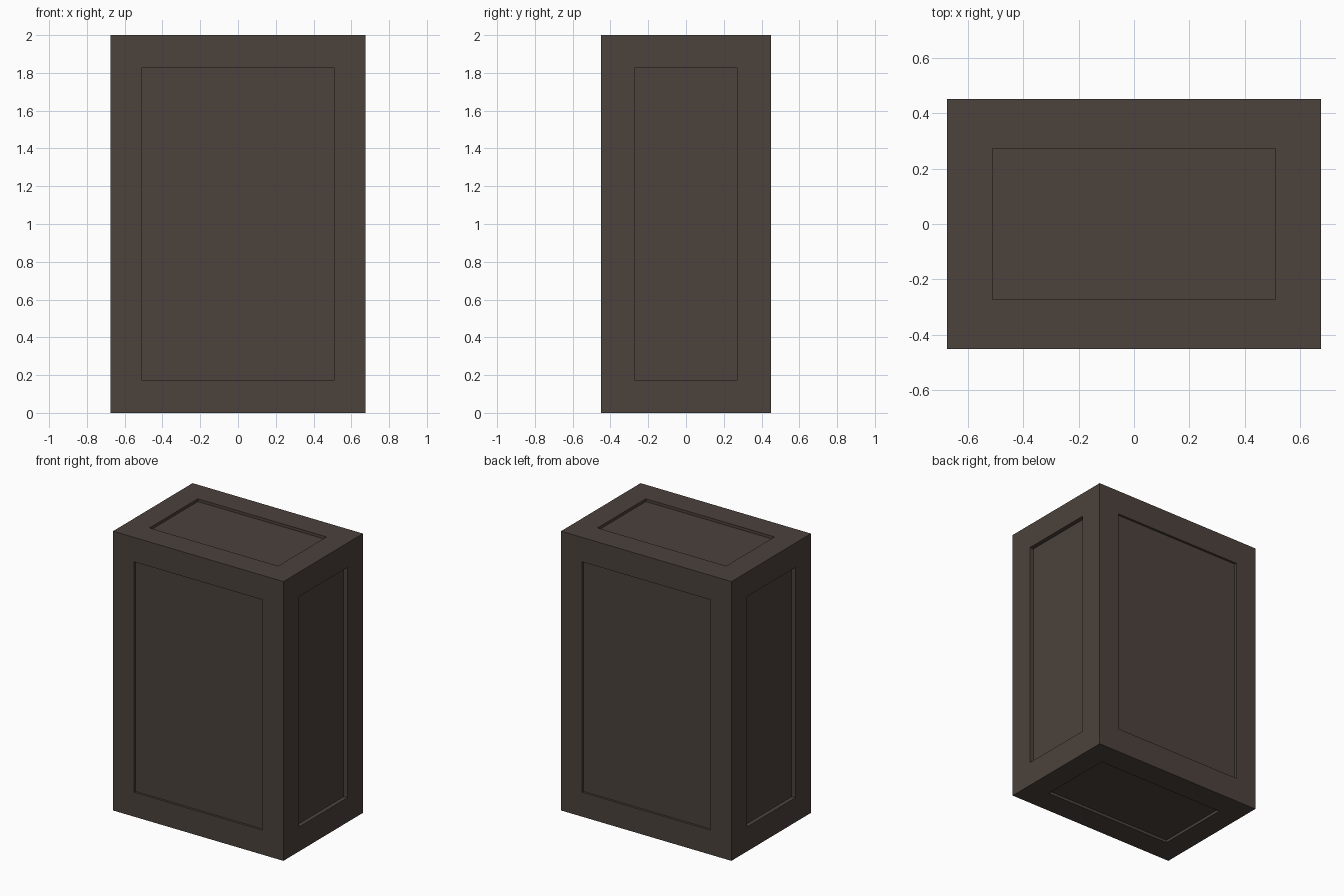
import bpy, bmesh
from mathutils import Vector

if "Cube" in bpy.data.objects:
    bpy.data.objects.remove(bpy.data.objects["Cube"])

# overall half sizes, panel half sizes and recess depth along x, y, z
HALF = Vector((0.675, 0.45, 1.0))
PANEL = Vector((0.51, 0.273, 0.825))
DEPTH = Vector((0.03, 0.016, 0.02))

mat = bpy.data.materials.new("dark brown")
mat.diffuse_color = (0.072, 0.054, 0.045, 1)
mat.use_nodes = True
mat.node_tree.nodes["Principled BSDF"].inputs["Base Color"].default_value = mat.diffuse_color

# solid block
bm = bmesh.new()
bmesh.ops.create_cube(bm, size=2)
for v in bm.verts:
    v.co = Vector(a * b for a, b in zip(v.co, HALF))
bm.normal_update()

# recessed panel on every side: inset rim, then walls pushed inward
for face in list(bm.faces):
    n = face.normal.copy()
    axis = max(range(3), key=lambda i: abs(n[i]))
    bmesh.ops.inset_region(bm, faces=[face], thickness=0.1)
    for v in face.verts:
        for i in range(3):
            if i != axis:
                v.co[i] = PANEL[i] if v.co[i] > 0 else -PANEL[i]
    bmesh.ops.inset_region(bm, faces=[face], thickness=0.0)
    for v in face.verts:
        v.co[axis] -= n[axis] * DEPTH[axis]

for v in bm.verts:
    v.co.z += HALF.z
bmesh.ops.recalc_face_normals(bm, faces=bm.faces)

mesh = bpy.data.meshes.new("panelled_block")
bm.to_mesh(mesh)
bm.free()
mesh.materials.append(mat)
obj = bpy.data.objects.new("panelled_block", mesh)
bpy.context.collection.objects.link(obj)
